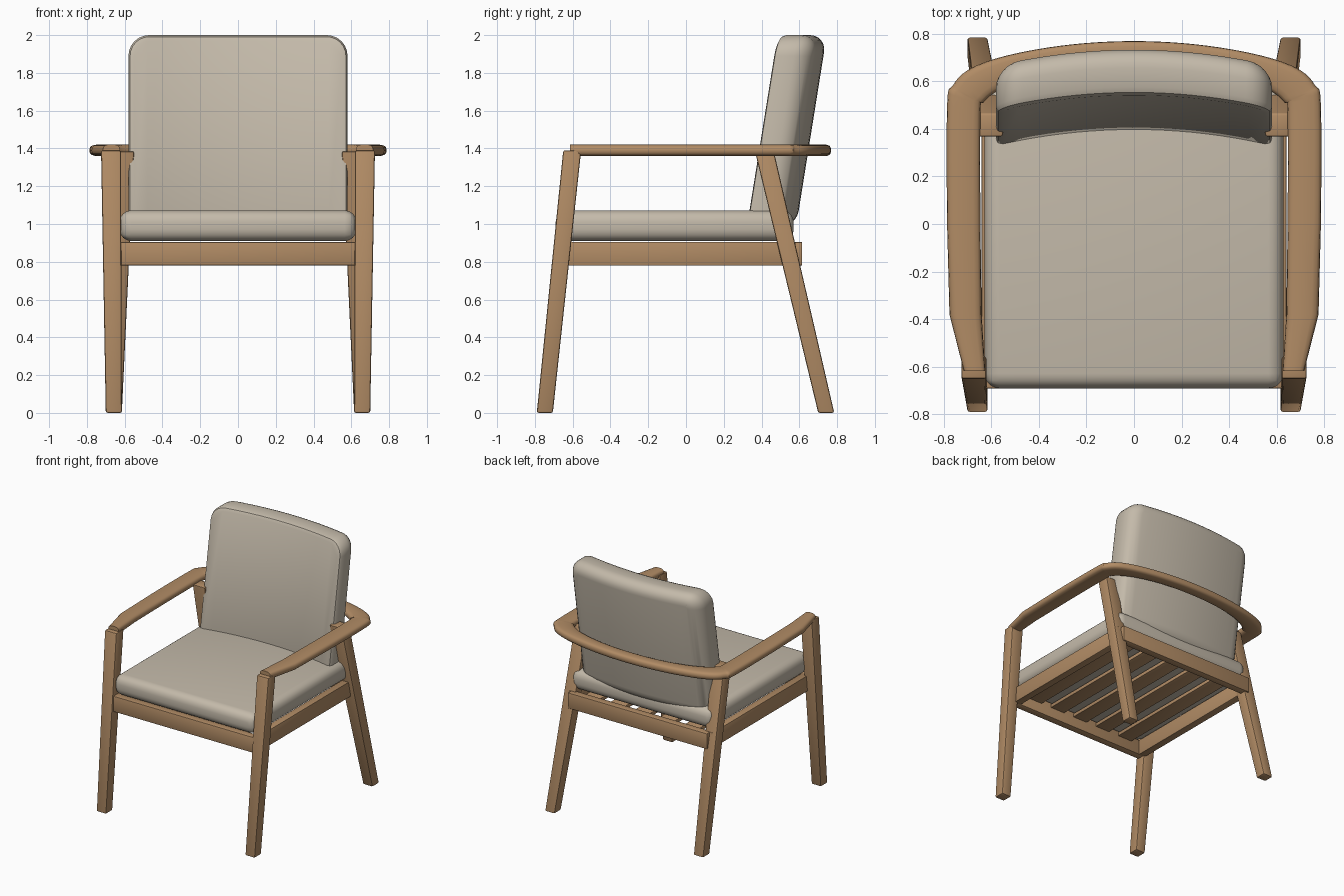
import bpy, bmesh, math
from mathutils import Vector

if "Cube" in bpy.data.objects:
    bpy.data.objects.remove(bpy.data.objects["Cube"])


def material(name, color):
    m = bpy.data.materials.new(name)
    m.diffuse_color = (*color, 1)
    m.use_nodes = True
    m.node_tree.nodes["Principled BSDF"].inputs["Base Color"].default_value = m.diffuse_color
    return m


WOOD = material("wood", (0.44, 0.26, 0.13))
FABRIC = material("fabric", (0.55, 0.49, 0.40))


def finish(bm, name, mat, angle=40):
    bmesh.ops.recalc_face_normals(bm, faces=bm.faces)
    me = bpy.data.meshes.new(name)
    bm.to_mesh(me)
    bm.free()
    ob = bpy.data.objects.new(name, me)
    bpy.context.collection.objects.link(ob)
    me.materials.append(mat)
    bpy.ops.object.select_all(action='DESELECT')
    bpy.context.view_layer.objects.active = ob
    ob.select_set(True)
    bpy.ops.object.shade_smooth_by_angle(angle=math.radians(angle))
    return ob


def prism(name, bottom, top, z0, z1, mat=WOOD, bevel=0.01, segs=2, angle=40):
    """Block between a bottom and a top rectangle (x0, x1, y0, y1)."""
    bm = bmesh.new()
    rings = []
    for (x0, x1, y0, y1), z in ((bottom, z0), (top, z1)):
        rings.append([bm.verts.new((x, y, z)) for x, y in
                      ((x0, y0), (x1, y0), (x1, y1), (x0, y1))])
    lo, hi = rings
    bm.faces.new(lo[::-1])
    bm.faces.new(hi)
    for i in range(4):
        j = (i + 1) % 4
        bm.faces.new((lo[i], lo[j], hi[j], hi[i]))
    bmesh.ops.bevel(bm, geom=bm.edges[:], offset=bevel, segments=segs,
                    profile=0.5, affect='EDGES')
    return finish(bm, name, mat, angle)


def box(name, x0, x1, y0, y1, z0, z1, **kw):
    return prism(name, (x0, x1, y0, y1), (x0, x1, y0, y1), z0, z1, **kw)


def side(s, a, b):
    return tuple(sorted((s * a, s * b)))


# Legs and side rails, mirrored
for s, label in ((1, "right"), (-1, "left")):
    prism("front_leg_" + label, (*side(s, 0.615, 0.70), -0.79, -0.705),
          (*side(s, 0.62, 0.725), -0.65, -0.555), 0, 1.39)
    prism("back_leg_" + label, (*side(s, 0.615, 0.70), 0.70, 0.785),
          (*side(s, 0.55, 0.66), 0.365, 0.465), 0, 1.385)
    box("side_rail_" + label, *side(s, 0.58, 0.64), -0.64, 0.58, 0.78, 0.905, bevel=0.005)

# Front and back rails
box("front_rail", -0.625, 0.625, -0.69, -0.63, 0.78, 0.905, bevel=0.006)
box("back_rail", -0.615, 0.615, 0.555, 0.615, 0.78, 0.905, bevel=0.006)

# Seat slats, running front to back
for i in range(5):
    x = (i - 2) * 0.22
    box(f"slat_{i + 1}", x - 0.065, x + 0.065, -0.65, 0.57, 0.865, 0.895, bevel=0.004)

# Arm hoop: outer and inner edge in plan for the right half
HALF = [((0.715, -0.615), (0.625, -0.615)), ((0.775, -0.38), (0.64, -0.38)),
        ((0.785, 0.0), (0.645, 0.0)), ((0.785, 0.50), (0.645, 0.46)),
        ((0.762, 0.58), (0.632, 0.51)), ((0.70, 0.645), (0.58, 0.555)),
        ((0.58, 0.695), (0.49, 0.60)), ((0.40, 0.735), (0.35, 0.64)),
        ((0.20, 0.76), (0.18, 0.665))]
full = HALF + [((0, 0.768), (0, 0.672))]
full += [((-o[0], o[1]), (-n[0], n[1])) for o, n in HALF[::-1]]
pts = [(Vector(o), Vector(n)) for o, n in full]
path = []
for i in range(len(pts) - 1):
    straight = i < 2 or i >= len(pts) - 3
    p = [pts[max(0, min(len(pts) - 1, i + k))] for k in (-1, 0, 1, 2)]
    for t in ([0.0] if straight else [0, 0.25, 0.5, 0.75]):
        path.append([0.5 * (2 * p[1][c] + (p[2][c] - p[0][c]) * t
                            + (2 * p[0][c] - 5 * p[1][c] + 4 * p[2][c] - p[3][c]) * t * t
                            + (3 * p[1][c] - p[0][c] - 3 * p[2][c] + p[3][c]) * t ** 3)
                     for c in (0, 1)])
path.append(list(pts[-1]))
bm = bmesh.new()
rings = []
N = 16
for o, n in path:
    mid, half = (o + n) / 2, (o - n) / 2
    ring = []
    for k in range(N):
        a = 2 * math.pi * k / N
        u = math.copysign(abs(math.cos(a)) ** 0.6, math.cos(a))
        v = math.copysign(abs(math.sin(a)) ** 0.7, math.sin(a))
        q = mid + half * u
        ring.append(bm.verts.new((q.x, q.y, 1.39 + 0.031 * v)))
    rings.append(ring)
for r0, r1 in zip(rings, rings[1:]):
    for k in range(N):
        j = (k + 1) % N
        bm.faces.new((r0[k], r0[j], r1[j], r1[k]))
bm.faces.new(rings[0])
bm.faces.new(rings[-1])
finish(bm, "arm_hoop", WOOD)

# Seat cushion
box("seat_cushion", -0.627, 0.627, -0.69, 0.57, 0.91, 1.072,
    mat=FABRIC, bevel=0.062, segs=6, angle=60)

# Backrest cushion: rounded block, then leaned back and curved
bm = bmesh.new()
bmesh.ops.create_cube(bm, size=1)
for v in bm.verts:
    v.co = Vector((v.co.x * 1.16, 0.30 + v.co.y * 0.20, 1.49 + v.co.z * 1.02))


def edge_set(test):
    return [e for e in bm.edges if test(e.verts[0].co) and test(e.verts[1].co)]


depth = [e for e in bm.edges if abs(e.verts[0].co.y - e.verts[1].co.y) > 0.1
         and e.verts[0].co.z > 1.5]
bmesh.ops.bevel(bm, geom=depth, offset=0.11, segments=6, profile=0.5, affect='EDGES')
bmesh.ops.bevel(bm, geom=edge_set(lambda c: c.y > 0.39), offset=0.09, segments=6,
                profile=0.5, affect='EDGES')
bmesh.ops.bevel(bm, geom=edge_set(lambda c: c.y < 0.21), offset=0.03, segments=2,
                profile=0.5, affect='EDGES')
for i in range(-8, 9):
    bmesh.ops.bisect_plane(bm, geom=bm.verts[:] + bm.edges[:] + bm.faces[:],
                           plane_co=(i * 0.06, 0, 0), plane_no=(1, 0, 0))
for v in bm.verts:
    v.co.y += 0.195 + 0.16 * (v.co.z - 1.06) - 0.2 * v.co.x ** 2
finish(bm, "backrest_cushion", FABRIC, 35)
